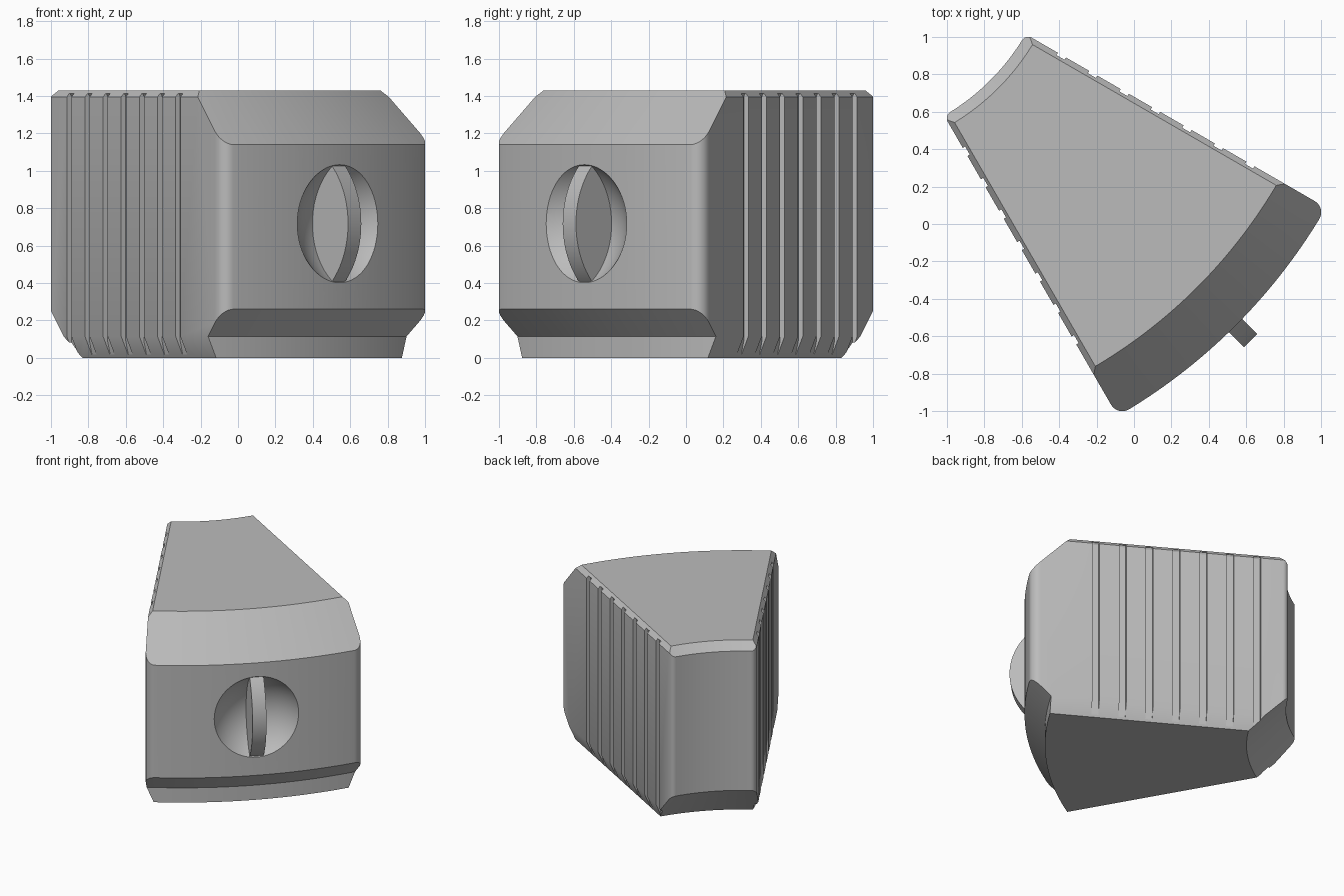
import bpy, bmesh
from math import radians, sin, cos, atan2, sqrt, pi
from mathutils import Matrix, Vector

if "Cube" in bpy.data.objects:
    bpy.data.objects.remove(bpy.data.objects["Cube"], do_unlink=True)

HALF = radians(15)             # half angle of the wedge
R_OUT, R_IN = 3.045, 1.19      # outer and inner radius about the wedge apex
MID_Z = 0.717                  # height of the dial
PLACE = Matrix.Translation((-1.61, 1.61, 0)) @ Matrix.Rotation(radians(-45), 4, 'Z')

grey = bpy.data.materials.new("grey")
grey.use_nodes = True
colour = (0.5, 0.5, 0.5, 1)
grey.diffuse_color = colour
grey.node_tree.nodes["Principled BSDF"].inputs["Base Color"].default_value = colour


def finish(bm, name):
    bmesh.ops.recalc_face_normals(bm, faces=bm.faces)
    mesh = bpy.data.meshes.new(name)
    bm.to_mesh(mesh)
    bm.free()
    mesh.materials.append(grey)
    obj = bpy.data.objects.new(name, mesh)
    bpy.context.collection.objects.link(obj)
    return obj


def loft(bm, rings):
    """Solid through equal-length rings of points, capped at both ends."""
    rings = [[bm.verts.new(p) for p in ring] for ring in rings]
    for a, b in zip(rings, rings[1:]):
        for i in range(len(a)):
            j = (i + 1) % len(a)
            bm.faces.new((a[i], a[j], b[j], b[i]))
    bm.faces.new(rings[0])
    bm.faces.new(rings[-1])


def arc(cx, cy, r, a, b, n):
    return [(cx + r * cos(a + (b - a) * i / n), cy + r * sin(a + (b - a) * i / n))
            for i in range(n + 1)]


def fillet_centre(radius, inset):
    along = sqrt(radius ** 2 - inset ** 2)
    return (along * cos(HALF) + inset * sin(HALF),
            along * sin(HALF) - inset * cos(HALF))


def outline(inset, z, ro=0.07, ri=0.04):
    """Wedge plan with rounded corners; the side walls move in by inset."""
    ox, oy = fillet_centre(R_OUT - ro, inset + ro)
    ix, iy = fillet_centre(R_IN + ri, inset + ri)
    oa, ia, wall = atan2(oy, ox), atan2(iy, ix), HALF + pi / 2
    half = arc(0, 0, R_OUT, 0, oa, 16)[:-1] + arc(ox, oy, ro, oa, wall, 8)
    half += arc(ix, iy, ri, wall, ia + pi, 8) + arc(0, 0, R_IN, ia, 0, 12)[1:]
    pts = half + [(x, -y) for x, y in reversed(half[1:-1])]
    return [(x, y, z) for x, y in pts]


def boolean(obj, cutter, operation):
    mod = obj.modifiers.new(operation, 'BOOLEAN')
    mod.operation, mod.solver, mod.object = operation, 'EXACT', cutter
    bpy.context.view_layer.objects.active = obj
    bpy.ops.object.modifier_apply(modifier=mod.name)
    bpy.data.objects.remove(cutter, do_unlink=True)


# Wedge body with bevelled side walls
bm = bmesh.new()
loft(bm, [outline(d, z) for d, z in ((0.05, 0), (0, 0.115), (0, 1.395), (0.03, 1.43))])
body = finish(bm, "wedge_body")

# Swept ring that gives the conical chamfers at both ends
profile = [(2.9, -0.1), (2.9, 0.115), (3.485, 0.7), (2.585, 1.6),
           (1.42, 1.6), (0.645, 0.825), (1.57, -0.1)]
bm = bmesh.new()
angles = [radians(-30 + i) for i in range(61)]
loft(bm, [[(r * cos(a), r * sin(a), z) for r, z in profile] for a in angles])
boolean(body, finish(bm, "chamfer_ring"), 'INTERSECT')

# Seven grip grooves on each side wall, following the lower bevel
groove = [(-0.1, 0), (0.044, 0.018), (0.028, 0.09), (0.028, 1.4), (0.02, 1.412), (-0.1, 1.412)]
bm = bmesh.new()
for side in (1, -1):
    for k in range(7):
        s = 1.414 + 0.194 * k
        rings = []
        for u in (s - 0.025, s + 0.025):
            rings.append([(u * cos(HALF) + d * sin(HALF),
                           side * (u * sin(HALF) - d * cos(HALF)), z) for d, z in groove])
        loft(bm, rings)
boolean(body, finish(bm, "groove_cutters"), 'DIFFERENCE')

# Round dimple in the outer face
bm = bmesh.new()
bmesh.ops.create_uvsphere(bm, u_segments=64, v_segments=32, radius=0.394,
                          matrix=Matrix.Translation((3.28, 0, MID_Z)) @ Matrix.Rotation(pi / 2, 4, 'Y'))
boolean(body, finish(bm, "dimple_cutter"), 'DIFFERENCE')

# Upright disc fin standing in the dimple
bm = bmesh.new()
bmesh.ops.create_cone(bm, cap_ends=True, segments=96, radius1=0.454, radius2=0.454, depth=0.1,
                      matrix=Matrix.Translation((2.705, 0, MID_Z)) @ Matrix.Rotation(pi / 2, 4, 'X'))
fin = finish(bm, "dial_fin")

for obj in (body, fin):
    obj.data.transform(PLACE)
    bpy.ops.object.select_all(action='DESELECT')
    obj.select_set(True)
    bpy.context.view_layer.objects.active = obj
    bpy.ops.object.shade_smooth_by_angle(angle=radians(25))
